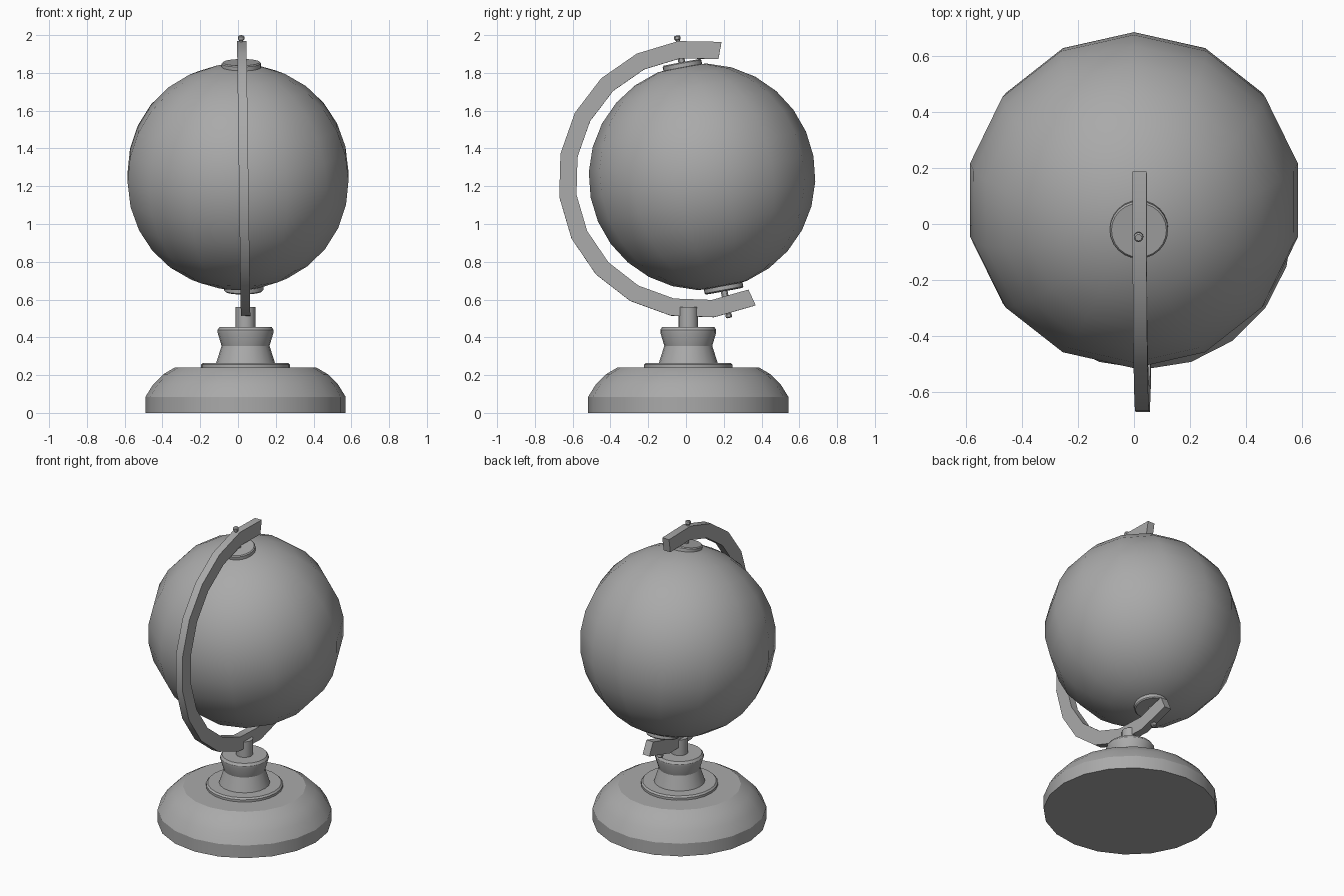
import bpy, bmesh
from math import sin, cos, pi, radians
from mathutils import Matrix, Vector

if "Cube" in bpy.data.objects:
    bpy.data.objects.remove(bpy.data.objects["Cube"], do_unlink=True)

grey = bpy.data.materials.new("plain grey")
grey.use_nodes = True
GREY = (0.4, 0.4, 0.4, 1)
grey.diffuse_color = GREY
grey.node_tree.nodes["Principled BSDF"].inputs["Base Color"].default_value = GREY


def finish(name, bm, matrix, angle=30):
    bmesh.ops.recalc_face_normals(bm, faces=bm.faces)
    mesh = bpy.data.meshes.new(name)
    bm.to_mesh(mesh)
    bm.free()
    mesh.materials.append(grey)
    ob = bpy.data.objects.new(name, mesh)
    ob.matrix_world = matrix
    bpy.context.collection.objects.link(ob)
    bpy.ops.object.select_all(action="DESELECT")
    ob.select_set(True)
    bpy.context.view_layer.objects.active = ob
    bpy.ops.object.shade_smooth_by_angle(angle=radians(angle))
    return ob


def lathe(name, profile, matrix, sides):
    """Turn (radius, height) points around z and cap both ends."""
    bm = bmesh.new()
    rings = [[bm.verts.new((r * cos(2 * pi * i / sides), r * sin(2 * pi * i / sides), z))
              for i in range(sides)] for r, z in profile]
    for a, b in zip(rings, rings[1:]):
        for i in range(sides):
            j = (i + 1) % sides
            bm.faces.new((a[i], a[j], b[j], b[i]))
    bm.faces.new(rings[0])
    bm.faces.new(rings[-1])
    return finish(name, bm, matrix)


# Stand: broad foot, collar, waisted neck and post
stand = Matrix.Translation((0.04, 0.012, 0))
lathe("foot", [(0.53, 0), (0.53, 0.085), (0.49, 0.15), (0.435, 0.205), (0.375, 0.24)], stand, 20)
lathe("collar", [(0.235, 0.235), (0.235, 0.255), (0.225, 0.265)], stand, 24)
lathe("neck", [(0.157, 0.26), (0.127, 0.355), (0.148, 0.425), (0.148, 0.44), (0.138, 0.455)], stand, 20)
lathe("post", [(0.052, 0.45), (0.052, 0.56)], stand, 16)

# Ball on a leaning axis
lean = Matrix.Rotation(radians(-0.6), 4, "Y") @ Matrix.Rotation(radians(10.5), 4, "X")
ball_matrix = Matrix.Translation((0, 0.085, 1.25)) @ lean
bm = bmesh.new()
bmesh.ops.create_uvsphere(bm, u_segments=14, v_segments=14, radius=0.6)
finish("ball", bm, ball_matrix, 60)

# Pole discs, spindles and pin heads, at both ends of the axis
axis = Matrix.Translation((0.024, 0.09, 1.25)) @ lean
for end, turn in (("top", 0), ("bottom", pi)):
    m = axis @ Matrix.Rotation(turn, 4, "X")
    lathe(end + "_disc", [(0.104, 0.588), (0.104, 0.61), (0.098, 0.616)], m, 24)
    lathe(end + "_spindle", [(0.018, 0.6), (0.018, 0.66), (0.011, 0.665), (0.011, 0.74)], m, 12)
    lathe(end + "_pin_head", [(0.012, 0.735), (0.017, 0.74), (0.017, 0.755), (0.012, 0.76)], m, 12)

# Curved arm: a flat bar swept along an arc
bm = bmesh.new()
loops = []
for i in range(13):
    a = radians(80 + 17.9 * i)
    loops.append([bm.verts.new((x, r * cos(a), r * sin(a)))
                  for x, r in ((-0.025, 0.645), (0.025, 0.645), (0.025, 0.737), (-0.025, 0.737))])
for a, b in zip(loops, loops[1:]):
    for i in range(4):
        j = (i + 1) % 4
        bm.faces.new((a[i], a[j], b[j], b[i]))
bm.faces.new(loops[0])
bm.faces.new(loops[-1])
arm = Matrix.Translation((0.03, 0.06, 1.238)) @ Matrix.Rotation(radians(-0.8), 4, "Y")
finish("curved_arm", bm, arm)
